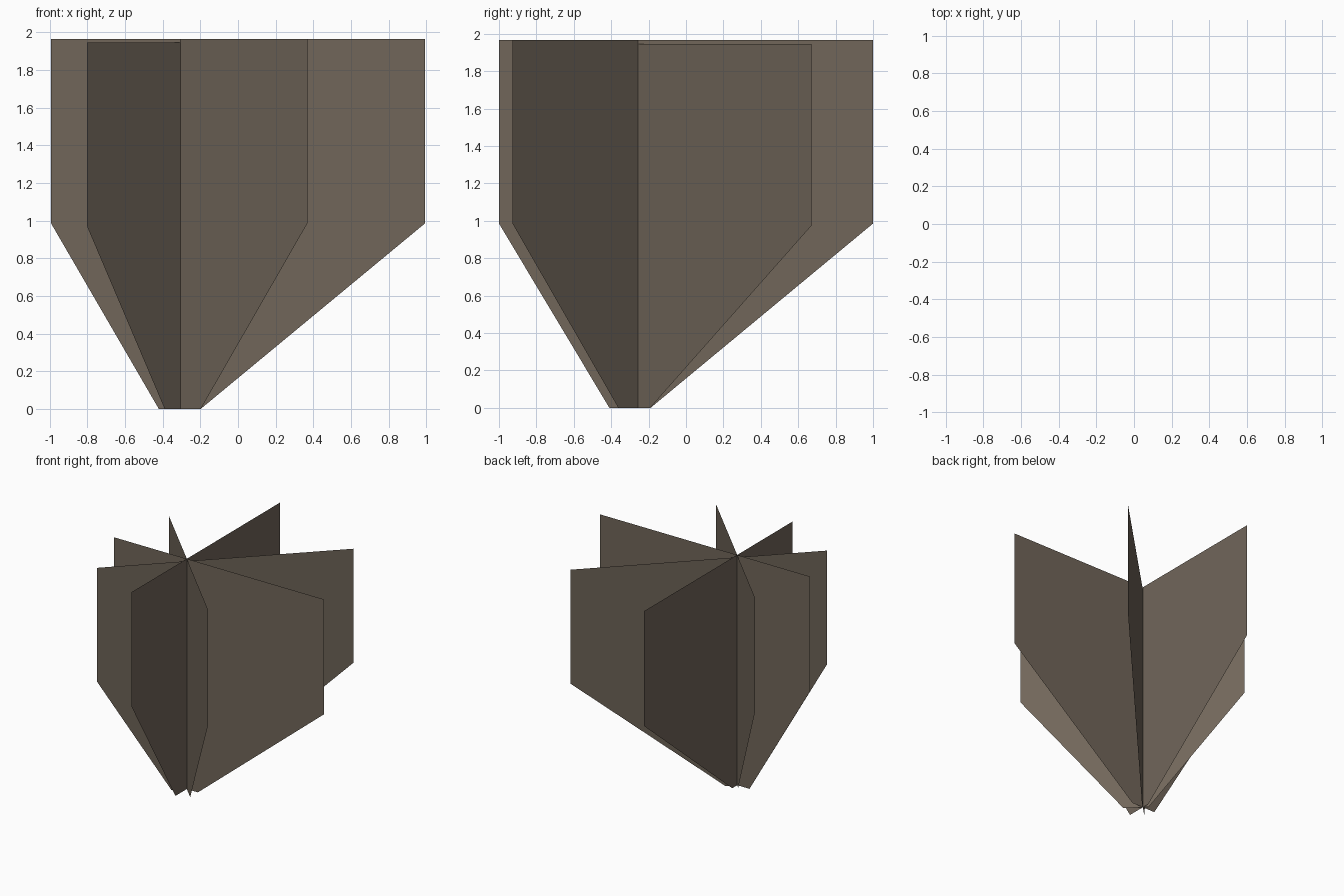
import bpy

if "Cube" in bpy.data.objects:
    bpy.data.objects.remove(bpy.data.objects["Cube"])

# One flat brown for every panel
mat = bpy.data.materials.new("dark_brown")
mat.diffuse_color = (0.165, 0.133, 0.102, 1)
mat.use_nodes = True
mat.node_tree.nodes["Principled BSDF"].inputs["Base Color"].default_value = mat.diffuse_color

AX, AY = -0.304, -0.256   # common vertical axis of the crossing panels
R = 0.7071


def panel(name, d, near, far, foot_near, foot_far, shoulder, top):
    """Upright flat sheet through the axis, tapering to a narrow foot."""
    profile = [(-foot_near, 0), (foot_far, 0), (far, shoulder),
               (far, top), (-near, top), (-near, shoulder)]
    verts = [(AX + d[0] * t, AY + d[1] * t, z) for t, z in profile]
    me = bpy.data.meshes.new(name)
    me.from_pydata(verts, [], [tuple(range(len(verts)))])
    me.materials.append(mat)
    ob = bpy.data.objects.new(name, me)
    bpy.context.collection.objects.link(ob)


# Four sheets at 45 degree steps
panel("side_panel", (1, 0), 0.688, 1.296, 0.116, 0.105, 0.985, 1.965)
panel("depth_panel", (0, 1), 0.744, 1.256, 0.154, 0.067, 0.985, 1.965)
panel("diagonal_panel", (R, R), 0.705, 1.31, 0.12, 0.092, 0.973, 1.945)
panel("cross_diagonal_panel", (R, -R), 0.79, 0.95, 0.045, 0.15, 0.985, 1.965)
